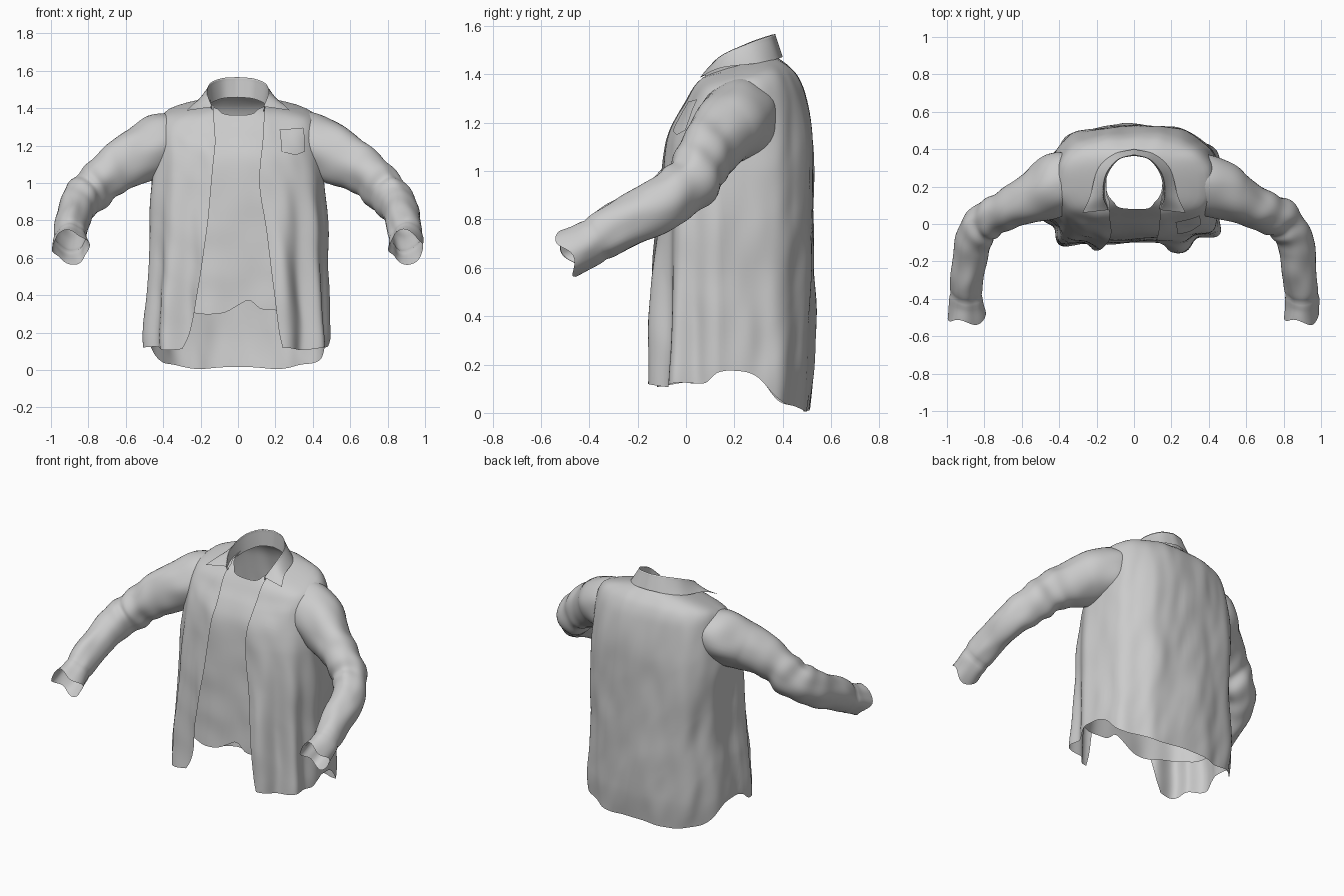
import bpy, bmesh, math
from mathutils import Vector, noise

if "Cube" in bpy.data.objects:
    bpy.data.objects.remove(bpy.data.objects["Cube"], do_unlink=True)

cloth = bpy.data.materials.new("grey cloth")
cloth.use_nodes = True
GREY = (0.6, 0.6, 0.6, 1)
cloth.diffuse_color = GREY
cloth.node_tree.nodes["Principled BSDF"].inputs["Base Color"].default_value = GREY


def curve(keys, t):
    """Smooth interpolation of rows (t, a, b, ...) at t."""
    t = min(max(t, keys[0][0]), keys[-1][0])
    i = next(k for k in range(len(keys) - 1) if t <= keys[k + 1][0])
    k0, k1 = keys[i], keys[i + 1]
    before, after = keys[max(i - 1, 0)], keys[min(i + 2, len(keys) - 1)]
    h = k1[0] - k0[0]
    s = (t - k0[0]) / h
    out = []
    for j in range(1, len(k0)):
        m0 = (k1[j] - before[j]) / (k1[0] - before[0]) * h
        m1 = (after[j] - k0[j]) / (after[0] - k0[0]) * h
        out.append(k0[j] * (1 + 2 * s) * (1 - s) ** 2 + m0 * s * (1 - s) ** 2
                   + k1[j] * s * s * (3 - 2 * s) + m1 * s * s * (s - 1))
    return out


def smooth(a, b, t):
    s = min(max((t - a) / (b - a), 0), 1)
    return s * s * (3 - 2 * s)


def sheet(name, func, nu, nv, closed=False):
    """Cloth sheet from func(u, v) with u and v in 0..1."""
    bm = bmesh.new()
    cols = nu if closed else nu + 1
    rows = [[bm.verts.new(func(i / nu, j / nv)) for i in range(cols)] for j in range(nv + 1)]
    for r0, r1 in zip(rows, rows[1:]):
        for i in range(nu):
            k = (i + 1) % cols
            bm.faces.new((r0[i], r0[k], r1[k], r1[i]))
    bmesh.ops.recalc_face_normals(bm, faces=bm.faces)
    for f in bm.faces:
        f.smooth = True
    mesh = bpy.data.meshes.new(name)
    bm.to_mesh(mesh)
    bm.free()
    mesh.materials.append(cloth)
    obj = bpy.data.objects.new(name, mesh)
    bpy.context.collection.objects.link(obj)


# Torso sections: height, half width, front y, back y
TORSO = [(0, .47, -.14, .505), (.2, .482, -.132, .525), (.6, .455, -.112, .525),
         (1, .455, -.095, .525), (1.15, .44, -.07, .517), (1.28, .43, -.03, .49),
         (1.35, .415, .005, .458), (1.39, .375, .025, .425), (1.42, .275, .045, .395),
         (1.445, .15, .07, .365)]
# Hem height by depth
HEM = [(-.15, .11), (.08, .13), (.13, .17), (.22, .17), (.3, .14), (.37, .075), (.44, .03), (.53, .008)]
# Front opening: height, left edge x, right edge x
OPENING = [(.1, .23, .3), (.2, .21, .26), (.45, .18, .2), (.75, .15, .16),
           (1, .115, .14), (1.25, .13, .12), (1.44, .14, .13)]


def torso(th, z, offset=0, folds=1):
    a, yf, yb = curve(TORSO, z)
    mid = .18 + .04 * smooth(1, 1.4, z)
    c, s = math.cos(th), math.sin(th)
    n = 2.8 if s < 0 else 2.8 - .4 * smooth(1.1, 1.4, z)
    x = a * math.copysign(abs(c) ** (2 / n), c)
    y = mid + ((yb - mid) if s > 0 else (mid - yf)) * math.copysign(abs(s) ** (2 / n), s)
    # Hanging folds get deeper toward the hem, and deepest on the front panels
    hang = 1 - smooth(.25, 1.3, z)
    front = smooth(.1, -.7, s)
    deep = hang * (.006 + .02 * front)
    wave = deep * math.sin(11 * th + .4 * z + 1.8)
    wave += .01 * front * hang
    # Soft diagonal creases
    p = Vector((x * 5, y * 5, z * 2.2 + x * 2))
    wave += .016 * noise.noise(p) * (1 - .6 * smooth(1.25, 1.42, z))
    wave += .007 * noise.noise(p * 2.3 + Vector((3, 1, 7)))
    # Front panels lap over the back at the side seam
    wave += .012 * smooth(.02, -.08, s) * (1 - smooth(.7, 1.1, z))
    r = folds * wave + offset
    z += .25 * smooth(1.1, 1.4, z) * (y - .25)
    return Vector((x + r * c, y + r * s, z))


def shirt_point(u, v):
    # Column angle and hem height depend on each other, so settle both
    z = .15 + 1.295 * v
    for _ in range(4):
        a = curve(TORSO, z)[0]
        left, right = curve(OPENING, z)
        t0 = -math.acos(min(left / a, 1) ** 1.4)
        t1 = math.pi + math.acos(min(right / a, 1) ** 1.4)
        th = t0 + (t1 - t0) * u
        hem = curve(HEM, torso(th, .15, 0, 0).y)[0] + .007 * math.sin(9 * th)
        z = hem + (1.445 - hem) * v
    return torso(th, z)


sheet("open_shirt_body", shirt_point, 170, 90)


# Undershirt: front half with a scooped neck and a wavy hem
def undershirt_point(u, v):
    th = math.radians(-178 + 176 * u)
    x = math.cos(th)
    hem = .31 + .012 * math.sin(7 * x) + .06 * math.exp(-((x - .05) / .07) ** 2)
    top = 1.44 - .025 * math.exp(-(x / .35) ** 2)
    p = torso(th, hem + (top - hem) * v, -.025, .2)
    p.y += .006 * noise.noise(p * 6) + .015 * smooth(1.2, 1.4, p.z)
    return p


sheet("undershirt_front", undershirt_point, 80, 60)


# Chest pocket on the left panel, with a pointed lower edge
def pocket_point(u, v):
    th = math.radians(-66 + 24 * u)
    low = 1.18 - .025 * (1 - abs(2 * u - 1))
    return torso(th, low + (1.34 - low) * v, .009)


sheet("chest_pocket", pocket_point, 12, 12)

# Collar: along the neck, rows of stand base, fold line and leaf edge
STAND = [(0, .135, .085, 1.375), (.3, .155, .16, 1.41), (.6, .14, .265, 1.43),
         (.82, .08, .345, 1.45), (1, 0, .365, 1.455)]
FOLD = [(0, .14, .075, 1.405), (.3, .165, .15, 1.48), (.6, .15, .265, 1.53),
        (.82, .085, .345, 1.553), (1, 0, .37, 1.558)]
LEAF = [(0, .275, .06, 1.385), (.3, .235, .15, 1.43), (.6, .19, .3, 1.45),
        (.82, .105, .375, 1.462), (1, 0, .4, 1.468)]


def collar_point(u, v):
    side = 1 if u < .5 else -1
    t = 1 - abs(2 * u - 1)
    rows = [(w, *curve(k, t)) for w, k in ((0, STAND), (.45, FOLD), (.55, FOLD), (1, LEAF))]
    x, y, z = curve(rows, v)
    return Vector((x * side, y, z + .004 * math.sin(11 * u + 2)))


sheet("collar", collar_point, 48, 14)

# Sleeve path: position along it, centre, radius
SLEEVE = [(0, .28, .245, 1.25, .135), (.1, .40, .215, 1.21, .162), (.22, .52, .145, 1.15, .15),
          (.4, .69, .07, 1.05, .125), (.54, .8, .01, .945, .12), (.66, .86, -.095, .865, .112),
          (.8, .885, -.255, .785, .1), (.93, .9, -.41, .695, .09), (1, .9, -.49, .655, .097)]


def make_sleeve(name, side):
    def point(u, v):
        x, y, z, r = curve(SLEEVE, v)
        p = Vector((x, y, z))
        ahead = Vector(curve(SLEEVE, min(v + .02, 1))[:3])
        behind = Vector(curve(SLEEVE, max(v - .02, 0))[:3])
        d = (ahead - behind).normalized()
        across = d.cross(Vector((0, 0, 1))).normalized()
        up = across.cross(d)
        a = 2 * math.pi * u
        # The tube is flattened sideways between armhole and cuff
        flat = 1 - .15 * smooth(.12, .35, v) * (1 - smooth(.75, .95, v))
        ring = across * math.cos(a) * flat + up * math.sin(a)
        # Bunched cloth round the elbow, loose creases elsewhere
        bunch = math.exp(-((v - .5) / .14) ** 2)
        r += .006 * bunch * math.sin(55 * v + 2 * math.sin(a + side))
        r += .018 * noise.noise(p * 5 + ring * 1.2 + Vector((side, 0, 0)))
        # Cuff seam and uneven cuff edge
        r -= .006 * math.exp(-((v - .9) / .012) ** 2)
        q = p + ring * r + d * (.02 * smooth(.9, 1, v) * math.sin(3 * a + side))
        q.x *= side
        return q
    sheet(name, point, 40, 80, closed=True)


make_sleeve("left_sleeve", 1)
make_sleeve("right_sleeve", -1)
